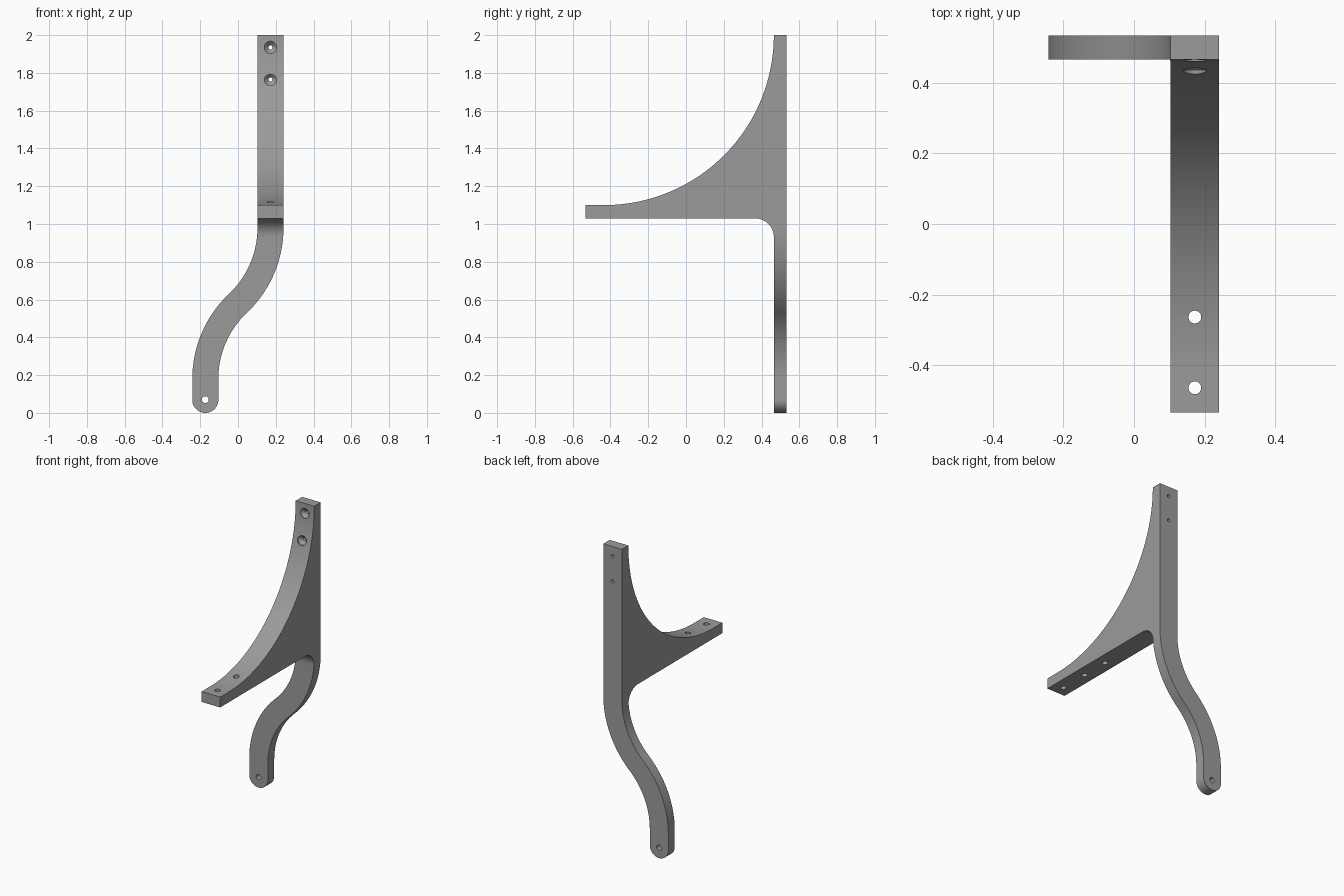
import bpy, bmesh, math
from mathutils import Matrix, Vector

if "Cube" in bpy.data.objects:
    bpy.data.objects.remove(bpy.data.objects["Cube"])

grey = bpy.data.materials.new("mid grey")
grey.diffuse_color = (0.33, 0.33, 0.33, 1)
grey.use_nodes = True
grey.node_tree.nodes["Principled BSDF"].inputs["Base Color"].default_value = grey.diffuse_color

X0, X1 = 0.103, 0.241          # width of the straight part
Y0, Y1 = 0.465, 0.533          # thickness of the upright
XM, XL, HALF = 0.172, -0.173, 0.069   # upper centre, foot centre, half width


def arc(cx, cy, r, a0, a1, n):
    """Points on an arc, angles in degrees."""
    return [(cx + r * math.cos(math.radians(a0 + (a1 - a0) * i / n)),
             cy + r * math.sin(math.radians(a0 + (a1 - a0) * i / n))) for i in range(n + 1)]


def finish(bm, name):
    bmesh.ops.recalc_face_normals(bm, faces=bm.faces)
    me = bpy.data.meshes.new(name)
    bm.to_mesh(me)
    bm.free()
    me.materials.append(grey)
    ob = bpy.data.objects.new(name, me)
    bpy.context.collection.objects.link(ob)
    return ob


def extrude(name, pts, to3d, depth):
    """Prism from a flat outline."""
    bm = bmesh.new()
    face = bm.faces.new([bm.verts.new(to3d(*p)) for p in pts])
    new = bmesh.ops.extrude_face_region(bm, geom=[face])["geom"]
    bmesh.ops.translate(bm, vec=depth, verts=[v for v in new if isinstance(v, bmesh.types.BMVert)])
    return finish(bm, name)


def drill(name, start, axis, steps):
    """Turned cutter; steps are (distance along axis, radius)."""
    bm = bmesh.new()
    rot = Vector((0, 0, 1)).rotation_difference(Vector(axis)).to_matrix().to_4x4()
    mat = Matrix.Translation(start) @ rot
    n = 32
    rings = [[bm.verts.new(mat @ Vector((r * math.cos(2 * math.pi * i / n),
                                         r * math.sin(2 * math.pi * i / n), d)))
              for i in range(n)] for d, r in steps]
    for a, b in zip(rings, rings[1:]):
        for i in range(n):
            bm.faces.new((a[i], a[(i + 1) % n], b[(i + 1) % n], b[i]))
    bm.faces.new(rings[0])
    bm.faces.new(rings[-1])
    return finish(bm, name)


def boolean(ob, cutter, op):
    mod = ob.modifiers.new(op, "BOOLEAN")
    mod.operation, mod.solver, mod.object = op, "EXACT", cutter
    bpy.context.view_layer.objects.active = ob
    bpy.ops.object.modifier_apply(modifier=mod.name)
    bpy.data.objects.remove(cutter)


# Side outline: upright, concave brace, shelf arm and inner fillet
side = [(Y0, 0), (Y1, 0), (Y1, 2)]
side += arc(-0.435, 2.0, 0.9, 0, -90, 48)
side += [(-0.533, 1.10), (-0.533, 1.03)]
side += arc(Y0 - 0.1, 0.93, 0.1, 90, 0, 16)
bracket = extrude("shelf_bracket", side, lambda y, z: (-0.5, y, z), (1, 0, 0))

# Front outline: straight top, two-arc sweep and rounded foot
z_low, z_high = 0.18, 0.98
dx, dz = XM - XL, z_high - z_low
theta = 2 * math.atan(dx / dz)
R = dz / (2 * math.sin(theta))
t = math.degrees(theta)
front = [(X1, 2.1)]
front += arc(XM - R, z_high, R + HALF, 0, -t, 24)
front += arc(XL + R, z_low, R - HALF, 180 - t, 180, 24)[1:]
front += arc(XL, HALF, HALF, 0, -180, 24)
front += arc(XL + R, z_low, R + HALF, 180, 180 - t, 24)
front += arc(XM - R, z_high, R - HALF, -t, 0, 24)[1:]
front += [(X0, 2.1)]
sweep = extrude("sweep_cutter", front, lambda x, z: (x, -0.6, z), (0, 1.2, 0))
boolean(bracket, sweep, "INTERSECT")

# Countersunk wall screw holes
for z in (1.935, 1.765):
    y = -0.435 + math.sqrt(0.81 - (2 - z) ** 2)
    boolean(bracket, drill("wall_hole", (XM, y - 0.05, z), (0, 1, 0),
                           [(0, 0.033), (0.052, 0.033), (0.074, 0.011), (0.25, 0.011)]), "DIFFERENCE")

# Shelf arm holes: two through, one blind
for y, depth in ((-0.463, 0.3), (-0.263, 0.3), (-0.07, 0.1)):
    boolean(bracket, drill("shelf_hole", (XM, y, 1.0), (0, 0, 1),
                           [(0, 0.018), (depth, 0.018)]), "DIFFERENCE")

# Foot hole
boolean(bracket, drill("foot_hole", (XL, 0.4, 0.07), (0, 1, 0),
                       [(0, 0.018), (0.2, 0.018)]), "DIFFERENCE")

bpy.ops.object.select_all(action="DESELECT")
bracket.select_set(True)
bpy.context.view_layer.objects.active = bracket
bpy.ops.object.shade_smooth_by_angle(angle=math.radians(30))
